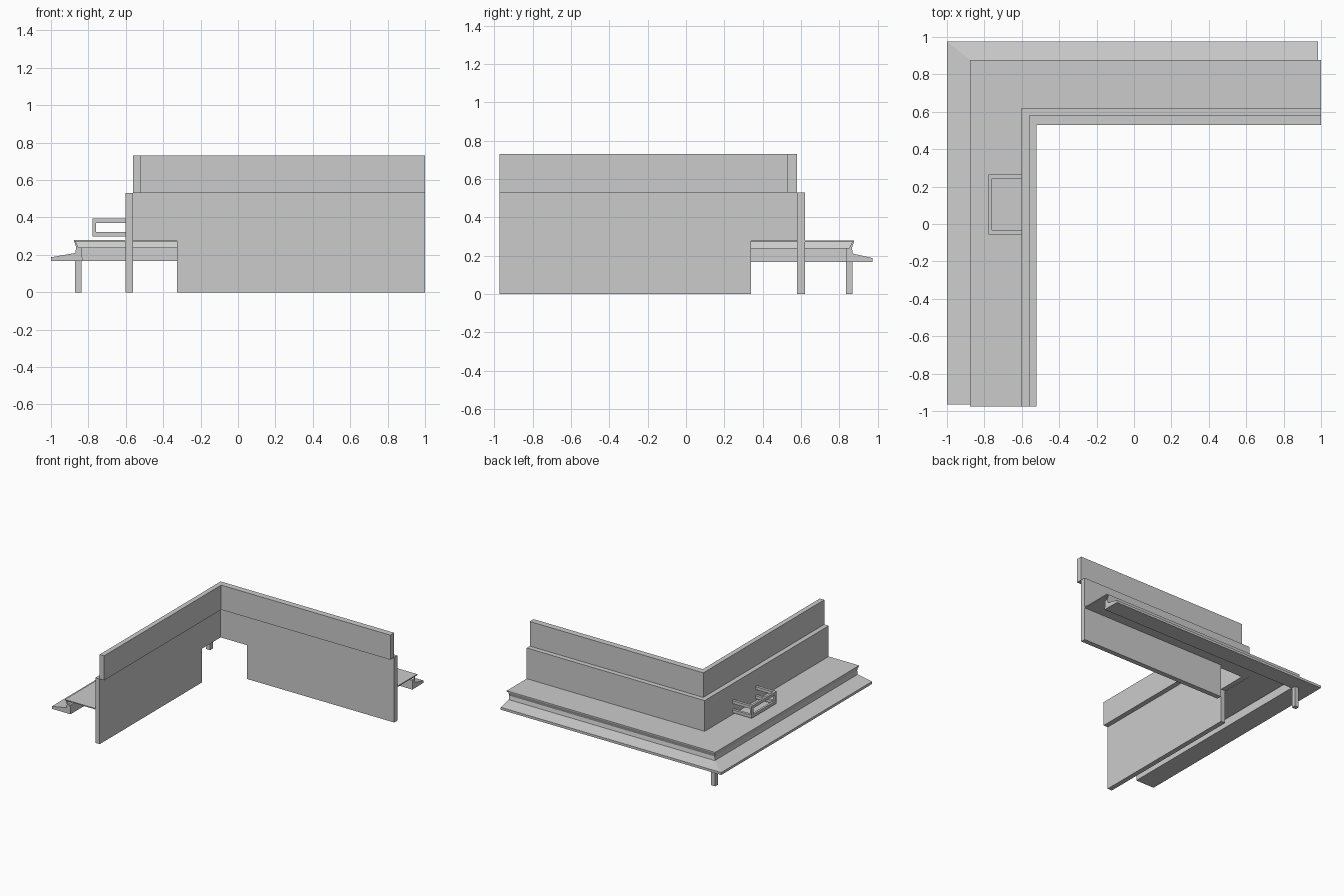
import bpy, bmesh

if "Cube" in bpy.data.objects:
    bpy.data.objects.remove(bpy.data.objects["Cube"])


def finish(name, bm):
    bmesh.ops.recalc_face_normals(bm, faces=bm.faces)
    me = bpy.data.meshes.new(name)
    bm.to_mesh(me)
    bm.free()
    ob = bpy.data.objects.new(name, me)
    bpy.context.collection.objects.link(ob)
    return ob


def corner_sweep(name, section, y_end, x_end):
    """Closed section of (corner x, corner y, z) run along both wings with a mitred corner."""
    bm = bmesh.new()
    rings = [[bm.verts.new(p) for p in pts] for pts in (
        [(x, y_end, z) for x, y, z in section],
        section,
        [(x_end, y, z) for x, y, z in section])]
    n = len(section)
    for a, b in zip(rings, rings[1:]):
        for i in range(n):
            j = (i + 1) % n
            bm.faces.new((a[i], a[j], b[j], b[i]))
    bm.faces.new(rings[0])
    bm.faces.new(rings[-1])
    return finish(name, bm)


def rect(x0, x1, y0, y1, z0, z1):
    return [(x0, y0, z0), (x1, y1, z0), (x1, y1, z1), (x0, y0, z1)]


def prism(name, outline, offset):
    bm = bmesh.new()
    face = bm.faces.new([bm.verts.new(p) for p in outline])
    ext = bmesh.ops.extrude_face_region(bm, geom=[face])["geom"]
    bmesh.ops.translate(bm, vec=offset, verts=[v for v in ext if isinstance(v, bmesh.types.BMVert)])
    return finish(name, bm)


def box(name, x0, x1, y0, y1, z0, z1):
    return prism(name, [(x0, y0, z0), (x1, y0, z0), (x1, y1, z0), (x0, y1, z0)], (0, 0, z1 - z0))


# Main walls, notched under the inside corner
left = [(-0.975, 0), (0.34, 0), (0.34, 0.275), (0.62, 0.275), (0.62, 0.53), (-0.975, 0.53)]
prism("left_wall", [(-0.602, y, z) for y, z in left], (0.04, 0, 0))
back = [(1, 0), (-0.325, 0), (-0.325, 0.275), (-0.562, 0.275), (-0.562, 0.53), (1, 0.53)]
prism("back_wall", [(x, 0.58, z) for x, z in back], (0, 0.04, 0))

# Raised upper band, stepped inward
corner_sweep("upper_wall", rect(-0.562, -0.522, 0.58, 0.53, 0.53, 0.73), -0.975, 1)

# Thin shelf top
corner_sweep("shelf_top", rect(-0.876, -0.602, 0.877, 0.62, 0.272, 0.28), -0.975, 1)

# Edge moulding: sloped ledge, neck and lip below the shelf
corner_sweep("shelf_edge", [
    (-1.0, 0.975, 0.167), (-1.0, 0.975, 0.187), (-0.87, 0.872, 0.21),
    (-0.865, 0.866, 0.24), (-0.876, 0.877, 0.272), (-0.868, 0.869, 0.272),
    (-0.853, 0.852, 0.24), (-0.835, 0.837, 0.24), (-0.832, 0.834, 0.167)], -0.965, 0.985)

# Corner leg
box("corner_leg", -0.872, -0.836, 0.835, 0.87, 0, 0.18)

# Open rail bracket on the left wall
for i, z in enumerate((0.297, 0.371)):
    for j, y in enumerate((-0.055, 0.243)):
        box(f"rail_arm_{i}{j}", -0.76, -0.602, y, y + 0.022, z, z + 0.024)
    box(f"rail_bar_{i}", -0.777, -0.76, -0.055, 0.265, z, z + 0.024)
for j, y in enumerate((-0.055, 0.243)):
    box(f"rail_post_{j}", -0.777, -0.76, y, y + 0.022, 0.321, 0.371)
